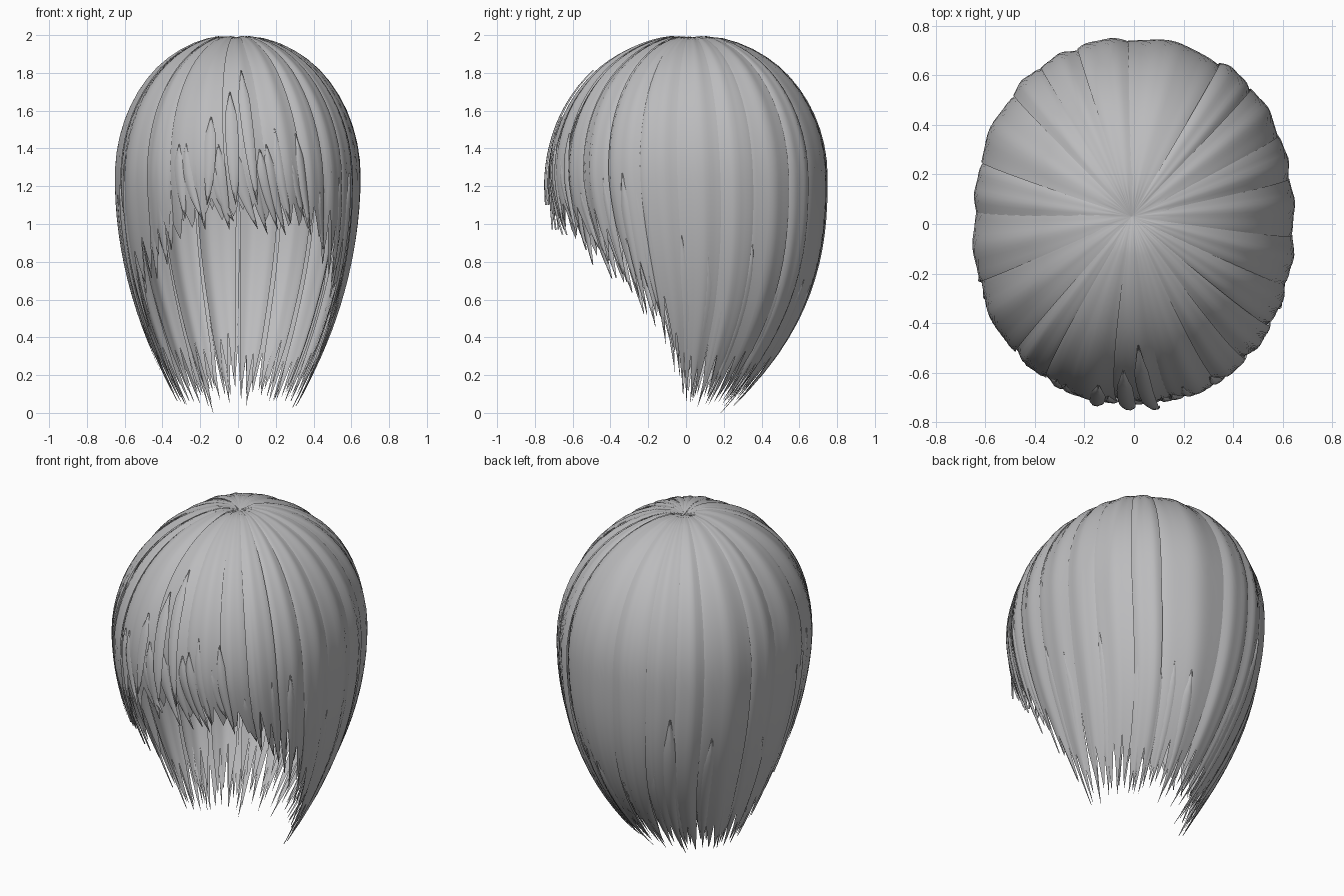
import bpy, bmesh, math, random
from math import sin, cos, pi, radians

random.seed(11)
cube = bpy.data.objects.get("Cube")
if cube:
    bpy.data.objects.remove(cube)

# One plain grey for all the hair
grey = bpy.data.materials.new("hair_grey")
grey.use_nodes = True
COLOUR = (0.5, 0.5, 0.51, 1)
grey.diffuse_color = COLOUR
grey.node_tree.nodes["Principled BSDF"].inputs["Base Color"].default_value = COLOUR

MID = 1.25      # height of the widest ring
ARC = 1.1       # path length from crown to that ring
# Hem height by angle from the front, in degrees
HEM = [(0, 1.0), (28, 0.96), (45, 0.8), (60, 0.63), (70, 0.47),
       (79, 0.22), (88, 0.07), (110, 0.04), (140, 0.04), (180, 0.06)]


def hem(a):
    d = abs((math.degrees(a) + 180) % 360 - 180)
    for (d0, z0), (d1, z1) in zip(HEM, HEM[1:]):
        if d <= d1:
            return z0 + (z1 - z0) * (d - d0) / (d1 - d0)
    return HEM[-1][1]


def power(c, e):
    return math.copysign(abs(c) ** e, c)


def head_point(a, s, off):
    """Point on the hair shape: a = angle from front, s = path from crown."""
    # fringe sweeps sideways, side locks sweep backward
    drop = min(s / 1.8, 1) ** 2
    a += drop * (0.06 * sin(a) + 0.2 * max(0, cos(a)) ** 2)
    # boxy ring at the widest level, slimmer corners toward the hem
    t = min(max(s - ARC, 0) / MID, 1)
    e = 0.92 + 0.25 * t * t
    sx, sy = power(sin(a), e), -power(cos(a), e)
    grow = 1 + off
    ry = 0.735 if sy > 0 else 0.705
    if s < ARC:
        phi = s / ARC * pi / 2
        r, lean = sin(phi) ** 0.98, 1 - sin(phi)
        z = MID + 0.749 * cos(phi) * (1 + off * 0.5) - 0.03 * math.exp(-(s / 0.06) ** 2)
        return (0.635 * sx * r * grow - 0.01 * lean,
                ry * sy * r * grow + 0.03 * lean, z)
    fx = 1 - 0.55 * t ** 2
    fy = 1 - 0.71 * t ** 2.5 if sy > 0 else 1 - 0.62 * t ** 1.5
    return (0.635 * sx * fx * grow, ry * sy * fy * grow, MID * (1 - t))


def sheet(name, columns):
    """Skin a list of equally long columns of points."""
    bm = bmesh.new()
    grid = [[bm.verts.new(p) for p in col] for col in columns]
    for c0, c1 in zip(grid, grid[1:]):
        for i in range(len(c0) - 1):
            bm.faces.new((c0[i], c0[i + 1], c1[i + 1], c1[i]))
    bmesh.ops.remove_doubles(bm, verts=bm.verts, dist=0.0002)
    mesh = bpy.data.meshes.new(name)
    bm.to_mesh(mesh)
    bm.free()
    mesh.materials.append(grey)
    ob = bpy.data.objects.new(name, mesh)
    bpy.context.collection.objects.link(ob)
    bpy.ops.object.select_all(action='DESELECT')
    ob.select_set(True)
    bpy.context.view_layer.objects.active = ob
    bpy.ops.object.shade_smooth_by_angle(angle=radians(50))


def lock(name, a, half, lift, shorten=0.0, rows=26):
    """Broad overlapping lock whose hem splits into pointed tips."""
    teeth = max(2, round(half * 2 / radians(6.5)))
    n = teeth * 4
    tips = [random.uniform(0, 0.08) for _ in range(teeth)]
    cut = 0.12 if abs(a) < radians(38) else 0.22
    ridge = random.uniform(0, 6)
    columns = []
    for j in range(n + 1):
        v = 2 * j / n - 1
        tooth = min(j // 4, teeth - 1)
        notch = (1, 0.5, 0.0, 0.3, 1)[j - tooth * 4]
        end = hem(a + half * v) + shorten + tips[tooth] + cut * notch
        length = ARC + MID - end
        col = []
        for i in range(rows + 1):
            s = length * i / rows
            body = min(s / 0.5, 1)
            taper = 1 - 0.13 * max(0, s - ARC) ** 2
            off = lift + body * (0.024 * (1 - v * v) + 0.009 * v
                                 + 0.004 * sin(v * 6 + ridge))
            col.append(head_point(a + half * v * taper, s, off))
        columns.append(col)
    sheet(name, columns)


def wisp(name, a, start, end_z, half, lift, curl=0.0, flick=0.0, rows=14):
    """Thin pointed strand lying on the surface."""
    length = ARC + MID - end_z
    columns = []
    for v in (-1, -0.4, 0.4, 1):
        col = []
        for i in range(rows + 1):
            t = i / rows
            s = start + (length - start) * t
            w = half * min(1, t * 4 + 0.1) * (1 - t ** 3.5)
            off = lift + 0.015 * (1 - v * v) + flick * t ** 3
            col.append(head_point(a + curl * t * t + w * v, s, off))
        columns.append(col)
    sheet(name, columns)


# Outer locks all the way round, uneven in width
angle, k = -pi, 0
while angle < pi - 0.05:
    width = min(radians(random.uniform(13, 25)), pi - angle)
    if pi - angle - width < radians(9):
        width = pi - angle
    lock(f"outer_lock_{k:02d}", angle + width / 2, width / 2 * 1.1,
         random.uniform(-0.006, 0.01))
    angle += width
    k += 1

# Inner locks showing between the outer ones
for k in range(18):
    a = -pi + (k + 0.5) * 2 * pi / 18
    lock(f"inner_lock_{k:02d}", a, radians(9.4), -0.035,
         random.uniform(0.0, 0.1))

# Wisps over the fringe, flicking forward at the tips
for k in range(12):
    a = radians(-30 + k * 5 + random.uniform(-1.5, 1.5))
    wisp(f"fringe_wisp_{k:02d}", a, random.uniform(0.85, 1.05),
         random.uniform(0.94, 1.04), radians(2.4), 0.018,
         radians(random.uniform(0, 7)), random.uniform(0, 0.06))

# Loose strands standing off the middle of the fringe
for k, deg in enumerate((-14, -5, 1)):
    wisp(f"centre_strand_{k}", radians(deg), 0.8 - 0.14 * k, 1.1,
         radians(2.6), 0.035, radians(-3 + 2 * k), 0.04)

# Ragged strands along the slanting cheek hem, then the lower hem
for side in (-1, 1):
    label = "left" if side > 0 else "right"
    for k in range(9):
        a = side * radians(36 + k * 5.2)
        wisp(f"cheek_strand_{label}_{k:02d}", a, random.uniform(1.0, 1.2),
             max(0.06, hem(a) - random.uniform(0.0, 0.08)), radians(2.6),
             random.uniform(-0.01, 0.02), side * radians(random.uniform(-3, 4)))
    for k in range(9):
        a = side * radians(86 + k * 10)
        wisp(f"hem_strand_{label}_{k:02d}", a, random.uniform(1.4, 1.7),
             random.uniform(0.02, 0.1), radians(3.2),
             random.uniform(-0.01, 0.02), side * radians(random.uniform(-4, 4)))

# Longest strand, reaching the ground
wisp("long_strand", radians(-148), 1.3, 0.0, radians(3.5), 0.02)
